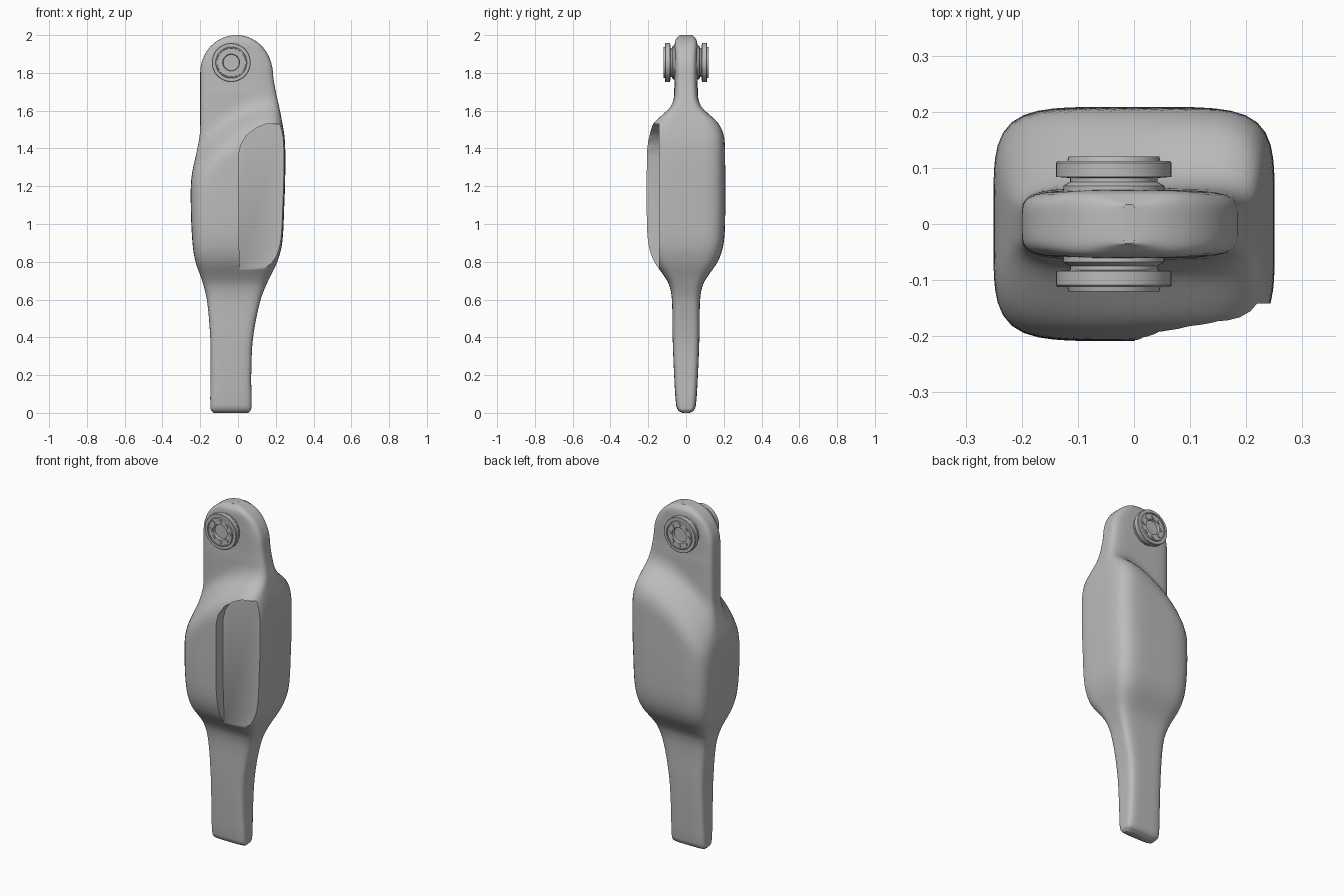
import bpy
import bmesh
import math

default = bpy.data.objects.get("Cube")
if default:
    bpy.data.objects.remove(default, do_unlink=True)

grey = bpy.data.materials.new("plain_grey")
grey.use_nodes = True
shade = (0.5, 0.5, 0.5, 1)
grey.diffuse_color = shade
grey.node_tree.nodes["Principled BSDF"].inputs["Base Color"].default_value = shade


def make_object(name, bm):
    """Turn a bmesh into a linked object with outward normals."""
    bmesh.ops.recalc_face_normals(bm, faces=bm.faces)
    mesh = bpy.data.meshes.new(name)
    bm.to_mesh(mesh)
    bm.free()
    mesh.materials.append(grey)
    obj = bpy.data.objects.new(name, mesh)
    bpy.context.collection.objects.link(obj)
    return obj


def activate(obj):
    bpy.ops.object.select_all(action="DESELECT")
    obj.select_set(True)
    bpy.context.view_layer.objects.active = obj


def smooth(obj, degrees):
    activate(obj)
    bpy.ops.object.shade_smooth_by_angle(angle=math.radians(degrees))


def sample(table, z, column):
    """Smooth interpolation of a table keyed by height."""
    last = len(table) - 1
    z = min(max(z, table[0][0]), table[last][0])
    i = 0
    while i < last - 1 and z > table[i + 1][0]:
        i += 1

    def slope(k):
        a, b = table[max(k - 1, 0)], table[min(k + 1, last)]
        return (b[column] - a[column]) / (b[0] - a[0])

    low, high = table[i], table[i + 1]
    span = high[0] - low[0]
    t = (z - low[0]) / span
    ease = t * t * (3 - 2 * t)
    return (low[column] * (1 - ease) + high[column] * ease
            + span * t * (1 - t) * ((1 - t) * slope(i) - t * slope(i + 1)))


# Front outline: height, right edge, left edge
outline = [
    (0, -0.13, 0.055), (0.02, -0.145, 0.07), (0.2, -0.145, 0.07),
    (0.4, -0.147, 0.08), (0.6, -0.165, 0.12), (0.7, -0.19, 0.16),
    (0.8, -0.225, 0.208), (0.9, -0.241, 0.234), (1.1, -0.25, 0.245),
    (1.25, -0.246, 0.25), (1.4, -0.215, 0.25), (1.48, -0.202, 0.244),
    (1.6, -0.2, 0.222), (1.7, -0.2, 0.2), (1.8, -0.2, 0.185), (2, -0.2, 0.182),
]
# Side outline: height, half depth
depth = [
    (0, 0.02), (0.012, 0.04), (0.04, 0.052), (0.2, 0.063), (0.4, 0.071),
    (0.6, 0.075), (0.68, 0.09), (0.73, 0.12), (0.8, 0.168), (0.88, 0.196),
    (1, 0.207), (1.4, 0.207), (1.48, 0.2), (1.54, 0.172), (1.58, 0.13),
    (1.62, 0.087), (1.68, 0.065), (1.9, 0.06), (1.97, 0.057), (2, 0.035),
]


def half_depth(x, z):
    """The shoulder of the bulge slopes down towards the right side."""
    if 1.1 < z < 1.7:
        z = min(z + 1.4 * max(0.2 - x, 0) ** 2, 1.7)
    return sample(depth, z, 1)


# Body: loft of squarish rings, closer together near both ends
RINGS, SIDES, SQUARENESS = 140, 72, 5
bm = bmesh.new()
rings = []
for i in range(RINGS + 1):
    z = 1 - math.cos(math.pi * i / RINGS)
    right, left = sample(outline, z, 1), sample(outline, z, 2)
    middle, half = (right + left) / 2, (left - right) / 2
    if z > 1.8:
        half *= math.sqrt(max(1 - ((z - 1.8) / 0.2) ** 2, 0.003))
    ring = []
    for k in range(SIDES):
        angle = 2 * math.pi * k / SIDES
        c, s = math.cos(angle), math.sin(angle)
        r = (abs(c) ** SQUARENESS + abs(s) ** SQUARENESS) ** (-1 / SQUARENESS)
        x = middle + half * r * c
        ring.append(bm.verts.new((x, half_depth(x, z) * r * s, z)))
    rings.append(ring)
for lower, upper in zip(rings, rings[1:]):
    for k in range(SIDES):
        n = (k + 1) % SIDES
        bm.faces.new((lower[k], lower[n], upper[n], upper[k]))
bm.faces.new(rings[0])
bm.faces.new(rings[-1])
body = make_object("body", bm)

# Recess on the front: extruded profile cut out of the body
profile = [(0.012, 0.7), (0.002, 1.0), (0.002, 1.36), (0.015, 1.42),
           (0.045, 1.47), (0.1, 1.51), (0.15, 1.53), (0.4, 1.53), (0.4, 0.7)]
bm = bmesh.new()
face = bm.faces.new([bm.verts.new((x, -0.142, z)) for x, z in profile])
extruded = bmesh.ops.extrude_face_region(bm, geom=[face])["geom"]
bmesh.ops.translate(bm, vec=(0, -0.3, 0),
                    verts=[v for v in extruded if isinstance(v, bmesh.types.BMVert)])
cutter = make_object("recess_cutter", bm)
cutter.hide_render = True
cut = body.modifiers.new("recess", "BOOLEAN")
cut.operation = "DIFFERENCE"
cut.solver = "EXACT"
cut.object = cutter
activate(body)
bpy.ops.object.modifier_apply(modifier=cut.name)
bpy.data.objects.remove(cutter, do_unlink=True)
smooth(body, 40)

# Pivot caps: turned flange with a hollow centre and a circle of bolts
PIVOT_X, PIVOT_Z = -0.036, 1.855
turned = [(0.09, 0.04), (0.09, 0.068), (0.078, 0.075), (0.078, 0.082),
          (0.103, 0.084), (0.103, 0.109), (0.1, 0.112), (0.083, 0.112),
          (0.081, 0.12), (0.076, 0.12), (0.075, 0.115), (0.045, 0.115),
          (0.042, 0.1), (0, 0.1)]


def turn(name, side, x, z, points, steps):
    """Revolve (radius, distance) points around the front-back axis."""
    bm = bmesh.new()
    verts = [bm.verts.new((r, side * d, 0)) for r, d in points]
    edges = [bm.edges.new(pair) for pair in zip(verts, verts[1:])]
    bmesh.ops.spin(bm, geom=verts + edges, cent=(0, 0, 0), axis=(0, 1, 0),
                   angle=2 * math.pi, steps=steps, use_merge=True)
    bmesh.ops.remove_doubles(bm, verts=bm.verts, dist=0.0001)
    bmesh.ops.translate(bm, verts=bm.verts, vec=(x, 0, z))
    obj = make_object(name, bm)
    # an open shell: make sure its outer face points away from the body
    outer = max(obj.data.polygons, key=lambda p: side * p.center.y)
    if outer.normal.y * side < 0:
        obj.data.flip_normals()
    smooth(obj, 30)


for label, side in (("front", -1), ("back", 1)):
    turn(label + "_pivot_cap", side, PIVOT_X, PIVOT_Z, turned, 48)
    for k in range(8):
        a = math.pi * k / 4
        turn(f"{label}_bolt_{k + 1}", side, PIVOT_X + 0.06 * math.cos(a),
             PIVOT_Z + 0.06 * math.sin(a),
             [(0.011, 0.11), (0.011, 0.12), (0, 0.12)], 12)
